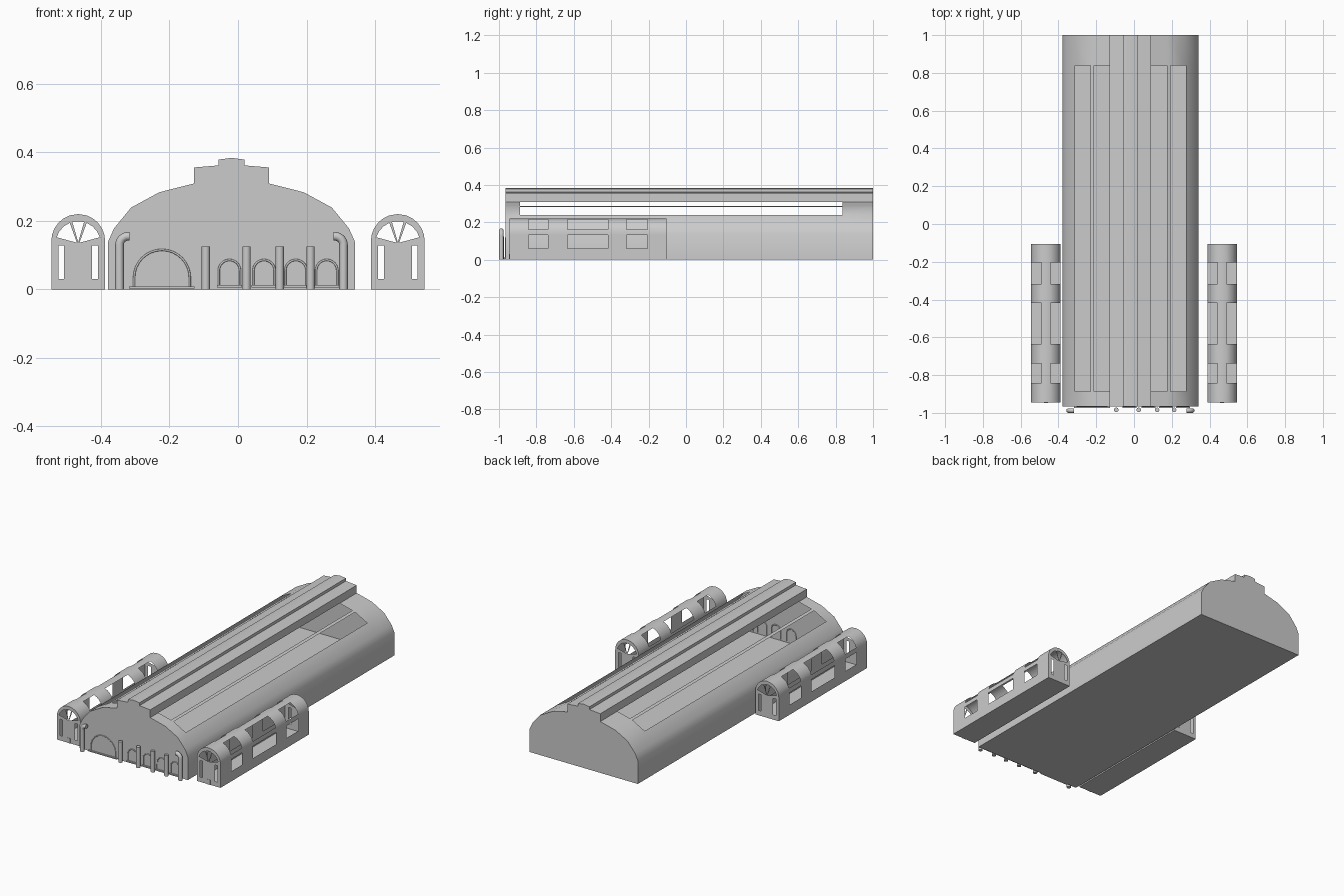
import bpy, bmesh, math

if "Cube" in bpy.data.objects:
    bpy.data.objects.remove(bpy.data.objects["Cube"])

HALL_X = -0.019      # centre line of the main hall
FRONT = -0.965       # plane of the hall's front wall


def smooth(ob):
    bpy.ops.object.select_all(action='DESELECT')
    bpy.context.view_layer.objects.active = ob
    ob.select_set(True)
    bpy.ops.object.shade_smooth_by_angle(angle=math.radians(35))


def shell(name, half, apex, cx, ys, open_segs, open_bands, cuts=()):
    """Thin hollow building: symmetric section swept along y, with openings and end walls."""
    section = half + [(0, apex)] + [(-x, z) for x, z in reversed(half)]
    n = len(section)
    open_segs = set(open_segs) | {n - 2 - s for s in open_segs}
    bm = bmesh.new()
    rings = [[bm.verts.new((cx + x, y, z)) for x, z in section] for y in ys]
    for b in range(len(ys) - 1):
        for s in range(n):
            if not (b in open_bands and s in open_segs):
                t = (s + 1) % n
                bm.faces.new((rings[b][s], rings[b][t], rings[b + 1][t], rings[b + 1][s]))
    # end walls with window cut-outs
    for y in (ys[0], ys[-1]):
        edges = []
        for loop in [section, *cuts]:
            vs = [bm.verts.new((cx + x, y, z)) for x, z in loop]
            edges += [bm.edges.new((vs[i], vs[i - 1])) for i in range(len(vs))]
        bmesh.ops.triangle_fill(bm, edges=edges, use_beauty=True, normal=(0, -1, 0))
    bmesh.ops.remove_doubles(bm, verts=bm.verts, dist=1e-5)
    bmesh.ops.recalc_face_normals(bm, faces=bm.faces)
    me = bpy.data.meshes.new(name)
    bm.to_mesh(me)
    bm.free()
    ob = bpy.data.objects.new(name, me)
    bpy.context.collection.objects.link(ob)
    smooth(ob)


def box(name, x0, x1, y0, y1, z0, z1):
    bpy.ops.mesh.primitive_cube_add(size=1, location=((x0 + x1) / 2, (y0 + y1) / 2, (z0 + z1) / 2))
    ob = bpy.context.object
    ob.name = name
    ob.scale = (x1 - x0, y1 - y0, z1 - z0)


def tube(name, pts, r):
    cu = bpy.data.curves.new(name, 'CURVE')
    cu.dimensions = '3D'
    cu.bevel_depth = r
    cu.bevel_resolution = 3
    cu.use_fill_caps = True
    sp = cu.splines.new('POLY')
    sp.points.add(len(pts) - 1)
    for p, co in zip(sp.points, pts):
        p.co = (*co, 1)
    sp.use_smooth = True
    bpy.context.collection.objects.link(bpy.data.objects.new(name, cu))


# Main hall: vaulted shell with stepped ridge and long roof openings
hall = [(.36, 0), (.36, .14), (.343, .178), (.293, .239), (.212, .283), (.194, .288),
        (.11, .309), (.11, .356), (.038, .362), (.038, .379)]
shell("main_hall", hall, .384, HALL_X, [FRONT, -.888, .838, 1], {3, 5}, {1})

# Side wings: barrel-vaulted, windows in walls, vault and both ends
R, SPRING = .0785, .1415
wing = [(R, 0), (R, .06), (R, .133), (R, SPRING)]
wing += [(R * math.cos(math.radians(a)), SPRING + R * math.sin(math.radians(a)))
         for a in (14, 28, 43, 58, 72)]


def fan(a0, a1):
    pts = [(.005 * math.cos(math.radians((a0 + a1) / 2)),
            .133 + .005 * math.sin(math.radians((a0 + a1) / 2)))]
    for i in range(4):
        a = math.radians(a0 + (a1 - a0) * i / 3)
        pts.append((.066 * math.cos(a), .133 + .066 * math.sin(a)))
    return pts


cuts = [fan(17, 68), fan(75, 105), fan(112, 163)]
cuts += [[(s * .041, .03), (s * .058, .03), (s * .058, .128), (s * .041, .128)] for s in (-1, 1)]
wing_ys = [-.945, -.842, -.738, -.634, -.418, -.317, -.205, -.105]
for side, cx in (("left", -.4665), ("right", .4665)):
    shell(side + "_wing", wing, SPRING + R, cx, wing_ys, {1, 4, 5, 6, 7}, {1, 3, 5}, cuts)
    box(side + "_wing_door", cx - .011, cx + .011, -.947, -.945, 0, .03)

# Arched door surrounds with sills on the front wall
for i, (cx, r, spring) in enumerate([(-.222, .0815, .034), (-.025, .031, .055), (.076, .031, .055),
                                     (.169, .031, .055), (.259, .031, .055)]):
    arc = [(cx + r * math.cos(math.pi * k / 16), FRONT, spring + r * math.sin(math.pi * k / 16))
           for k in range(17)]
    tube(f"door_arch_{i}", [(cx + r, FRONT, .008)] + arc + [(cx - r, FRONT, .008)], .003)
    w = r + (.014 if i == 0 else .006)
    box(f"door_sill_{i}", cx - w, cx + w, FRONT - .01, FRONT, .002 if i == 0 else .006, .008 if i == 0 else .013)

# Round posts along the front
for i, x in enumerate((-.094, .025, .122, .212)):
    bpy.ops.mesh.primitive_cylinder_add(vertices=20, radius=.012, depth=.125, location=(x, -.984, .0625))
    bpy.context.object.name = f"front_post_{i}"
    smooth(bpy.context.object)

# Bent pipes at the two front corners
for side, s in (("left", -1), ("right", 1)):
    bend = [(HALL_X + s * (.302 + .025 * math.cos(math.pi * k / 16)), -.9875,
             .13 + .025 * math.sin(math.pi * k / 16)) for k in range(9)]
    x = HALL_X + s * .327
    tube(side + "_corner_pipe", [(x, -.9875, 0)] + bend + [(HALL_X + s * .298, -.9875, .155)], .0125)
